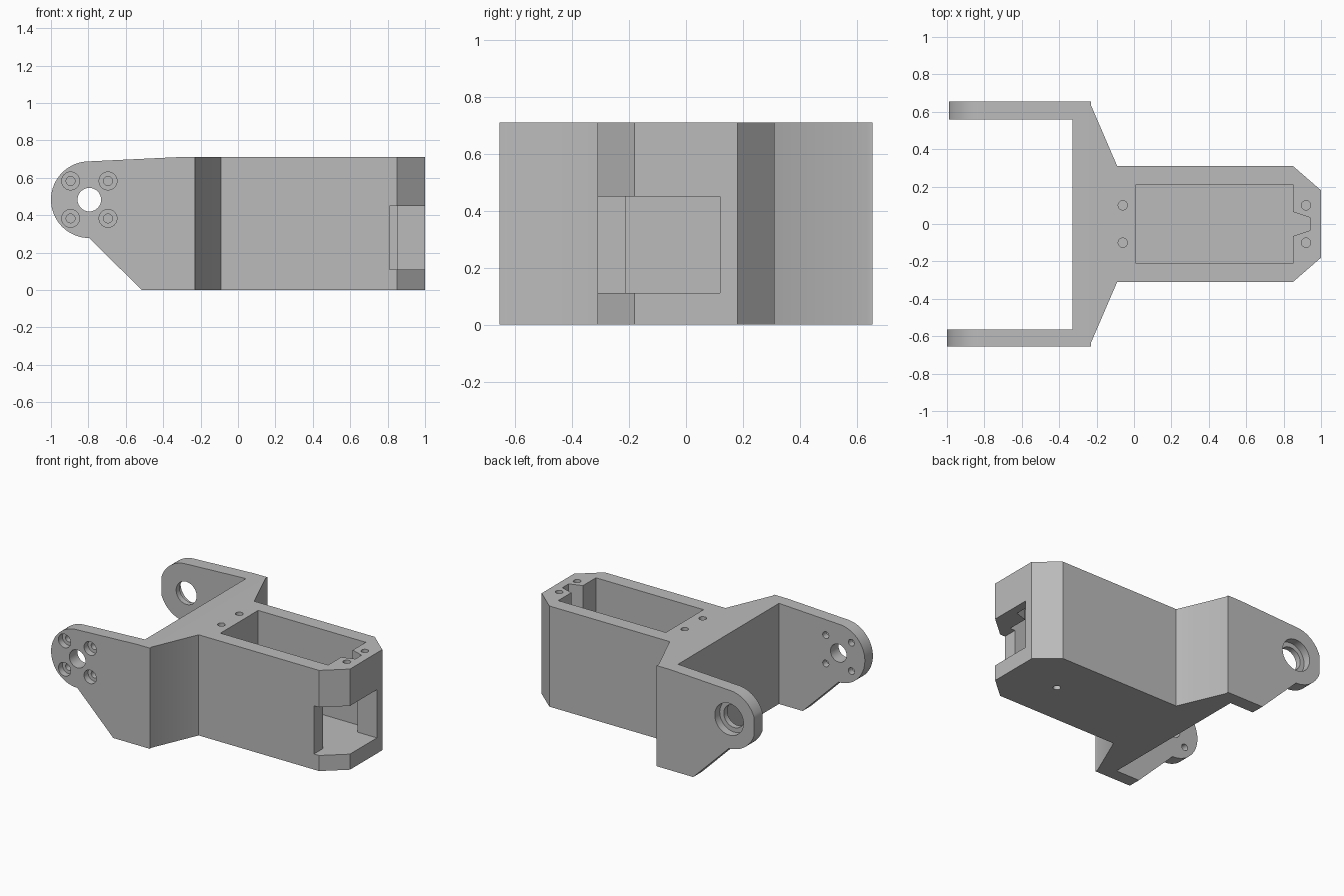
import bpy, bmesh, math
from mathutils import Vector

old = bpy.data.objects.get("Cube")
if old:
    bpy.data.objects.remove(old, do_unlink=True)

grey = bpy.data.materials.new("plain grey")
grey.use_nodes = True
grey.diffuse_color = (0.5, 0.5, 0.5, 1)
grey.node_tree.nodes["Principled BSDF"].inputs["Base Color"].default_value = (0.5, 0.5, 0.5, 1)


def prism(name, points, low, high, axis="z"):
    """Extrude a closed outline: (x, y) along z, or (x, z) along y."""
    place = (lambda a, b, t: (a, b, t)) if axis == "z" else (lambda a, b, t: (a, t, b))
    bm = bmesh.new()
    face = bm.faces.new([bm.verts.new(place(a, b, low)) for a, b in points])
    side = bmesh.ops.extrude_face_region(bm, geom=[face])["geom"]
    shift = Vector(place(0, 0, high - low))
    bmesh.ops.translate(bm, vec=shift, verts=[g for g in side if isinstance(g, bmesh.types.BMVert)])
    bmesh.ops.recalc_face_normals(bm, faces=bm.faces)
    mesh = bpy.data.meshes.new(name)
    bm.to_mesh(mesh)
    bm.free()
    mesh.materials.append(grey)
    obj = bpy.data.objects.new(name, mesh)
    bpy.context.collection.objects.link(obj)
    return obj


def circle(a, b, r, n=32):
    return [(a + r * math.cos(i * math.tau / n), b + r * math.sin(i * math.tau / n)) for i in range(n)]


def rect(a0, b0, a1, b1):
    return [(a0, b0), (a1, b0), (a1, b1), (a0, b1)]


def combine(target, tool, operation="DIFFERENCE"):
    """Apply a boolean and discard the tool."""
    mod = target.modifiers.new("cut", "BOOLEAN")
    mod.operation, mod.solver, mod.object = operation, "EXACT", tool
    bpy.context.view_layer.objects.active = target
    bpy.ops.object.modifier_apply(modifier=mod.name)
    bpy.data.objects.remove(tool, do_unlink=True)


HEIGHT = 0.71
PX, PZ = -0.795, 0.483  # pivot centre

# Forked body, from its plan outline
half = [(1, 0.18), (0.85, 0.31), (-0.09, 0.31), (-0.23, 0.635), (-0.23, 0.655)]
plan = half + [(-0.99, 0.655), (-0.99, 0.56), (-0.33, 0.56), (-0.33, -0.565), (-1.1, -0.565), (-1.1, -0.655)]
plan += [(x, -y) for x, y in reversed(half)]
body = prism("forked_bracket", plan, -0.1, 0.9)

# Side profile: rounded arm ends, sloped underside
arc = [(PX + 0.205 * math.cos(t), PZ + 0.205 * math.sin(t))
       for t in (math.pi / 2 + math.pi * i / 32 for i in range(33))]
profile = arc + [(-0.515, 0), (1.1, 0), (1.1, HEIGHT), (-0.33, HEIGHT)]
combine(body, prism("side_profile", profile, -1, 1, "y"), "INTERSECT")

# Open pocket with a tapered notch at its end
pocket = [(0.01, -0.21), (0.85, -0.21), (0.85, -0.065), (0.94, -0.035)]
pocket += [(x, -y) for x, y in reversed(pocket)]
combine(body, prism("pocket_cutter", pocket, 0.11, 0.9))

# Window through the end and one corner
combine(body, prism("window_cutter", rect(0.81, -0.4, 1.1, 0.12), 0.11, 0.45))

# Screw holes on top and the one underneath
for x in (-0.06, 0.92):
    for y in (-0.1, 0.1):
        combine(body, prism("screw_cutter", circle(x, y, 0.025, 20), 0.55, 0.9))
combine(body, prism("floor_hole_cutter", circle(0.64, 0, 0.025, 20), -0.1, 0.08))

# Front arm: pivot hole and four counterbored screws
combine(body, prism("pivot_cutter", circle(PX, PZ, 0.063), -0.8, -0.45, "y"))
for dx in (-0.1, 0.1):
    for dz in (-0.1, 0.1):
        a, b = PX + dx, PZ + dz
        combine(body, prism("screw_cutter", circle(a, b, 0.024, 20), -0.8, -0.45, "y"))
        combine(body, prism("counterbore_cutter", circle(a, b, 0.048, 24), -0.8, -0.61, "y"))

# Rear arm: stepped bearing seat
combine(body, prism("bearing_hole_cutter", circle(PX, PZ, 0.08), 0.45, 0.8, "y"))
combine(body, prism("bearing_seat_cutter", circle(PX, PZ, 0.112), 0.6, 0.8, "y"))

# Smooth the rounded parts
bpy.ops.object.select_all(action="DESELECT")
body.select_set(True)
bpy.context.view_layer.objects.active = body
bpy.ops.object.shade_smooth_by_angle(angle=math.radians(25))
